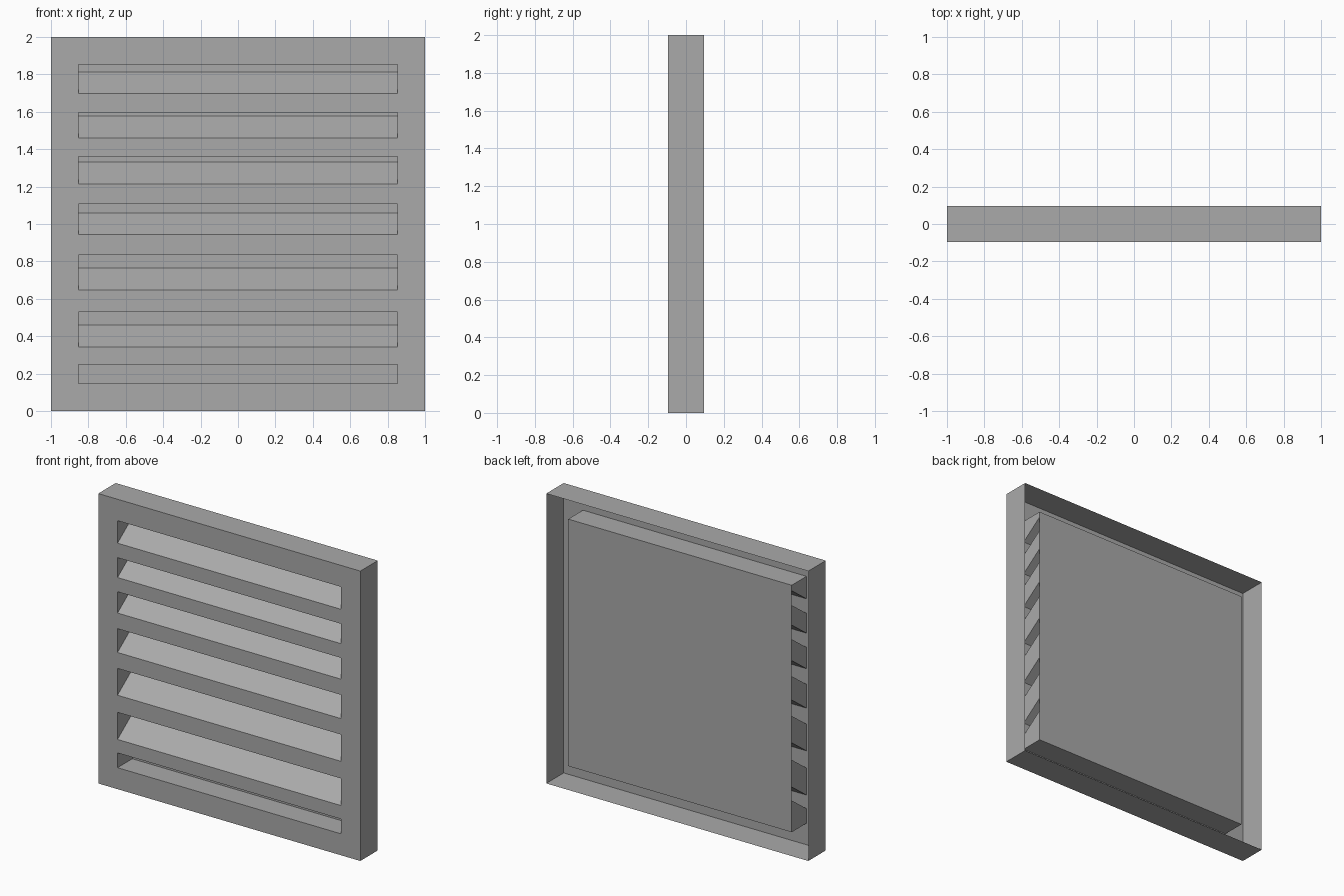
import bpy
import bmesh

cube = bpy.data.objects.get("Cube")
if cube:
    bpy.data.objects.remove(cube, do_unlink=True)

grey = bpy.data.materials.new("mid grey")
grey.use_nodes = True
colour = (0.4, 0.4, 0.4, 1)
grey.diffuse_color = colour
grey.node_tree.nodes["Principled BSDF"].inputs["Base Color"].default_value = colour

FRONT, RIM, PANEL = -0.095, 0.095, 0.066   # depths along y
HALF, TOP = 1.0, 2.0                       # outer casing
SLOT_X, LOW, HIGH = 0.853, 0.148, 1.852    # slotted area
RISE = 0.117                               # climb of each louver to the back
# bottom and top of each slot, lowest first
SLOTS = [(LOW, 0.25), (0.343, 0.53), (0.648, 0.833), (0.943, 1.107),
         (1.215, 1.362), (1.46, 1.597), (1.697, HIGH)]


def make_object(name, quads):
    """Build a welded sheet object from four-cornered faces."""
    bm = bmesh.new()
    for quad in quads:
        bm.faces.new([bm.verts.new(p) for p in quad])
    bmesh.ops.remove_doubles(bm, verts=bm.verts, dist=0.0001)
    mesh = bpy.data.meshes.new(name)
    bm.to_mesh(mesh)
    bm.free()
    mesh.materials.append(grey)
    obj = bpy.data.objects.new(name, mesh)
    bpy.context.collection.objects.link(obj)
    return obj


def upright(x0, x1, z0, z1, y):
    """Rectangle facing the front."""
    return [(x0, y, z0), (x1, y, z0), (x1, y, z1), (x0, y, z1)]


def across(y0, z0, y1, z1, half):
    """Rectangle spanning the width between two depth and height points."""
    return [(-half, y0, z0), (half, y0, z0), (half, y1, z1), (-half, y1, z1)]


# Front plate: a grid of cells with the slots left open
levels = sorted({0, TOP, *(z for slot in SLOTS for z in slot)})
columns = [-HALF, -SLOT_X, SLOT_X, HALF]
plate = []
for z0, z1 in zip(levels, levels[1:]):
    for i, (x0, x1) in enumerate(zip(columns, columns[1:])):
        if i != 1 or (z0, z1) not in SLOTS:
            plate.append(upright(x0, x1, z0, z1, FRONT))
make_object("front_plate", plate)

# Thin casing rim around the open back
rim = [across(FRONT, TOP, RIM, TOP, HALF),
       across(FRONT, 0, RIM, 0, HALF)[::-1]]
for x in (-HALF, HALF):
    side = [(x, FRONT, 0), (x, RIM, 0), (x, RIM, TOP), (x, FRONT, TOP)]
    rim.append(side if x > 0 else side[::-1])
make_object("casing_rim", rim)

# Sloping louver channels, with a flat floor at the bottom and ceiling at the top
for number, (z0, z1) in enumerate(SLOTS, 1):
    floor_back = z0 if z0 == LOW else z0 + RISE
    roof_back = z1 if z1 == HIGH else z1 + RISE
    channel = [across(FRONT, z0, PANEL, floor_back, SLOT_X),
               across(FRONT, z1, PANEL, roof_back, SLOT_X)[::-1]]
    for x in (-SLOT_X, SLOT_X):
        end = [(x, FRONT, z0), (x, FRONT, z1),
               (x, PANEL, roof_back), (x, PANEL, floor_back)]
        channel.append(end if x > 0 else end[::-1])
    make_object(f"louver_channel_{number}", channel)

# Panel closing the channels at the back
make_object("back_panel", [upright(-SLOT_X, SLOT_X, LOW, HIGH, PANEL)[::-1]])
